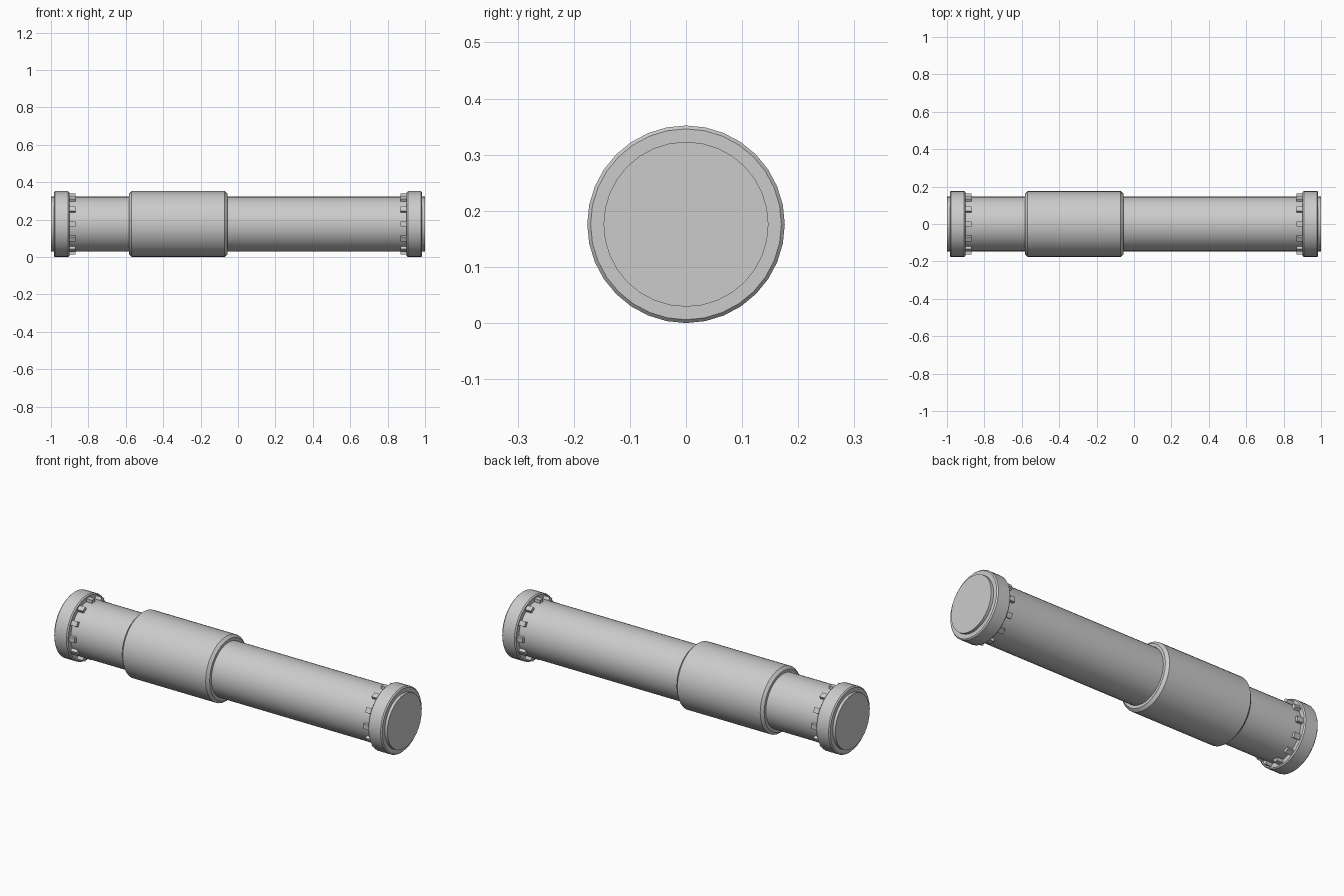
import bpy
import bmesh
from math import cos, sin, pi, radians
from mathutils import Matrix

RADIUS = 0.176          # outer radius, also the height of the axis
TUBE_R = 0.147
SIDES = 32
TEETH = 12

old = bpy.data.objects.get("Cube")
if old:
    bpy.data.objects.remove(old, do_unlink=True)

grey = bpy.data.materials.new("grey_metal")
grey.use_nodes = True
COLOR = (0.6, 0.6, 0.6, 1)
grey.diffuse_color = COLOR
grey.node_tree.nodes["Principled BSDF"].inputs["Base Color"].default_value = COLOR


def finish(bm, name):
    """Turn a bmesh into a smooth, sharp-edged object on the tube axis."""
    bmesh.ops.recalc_face_normals(bm, faces=bm.faces)
    mesh = bpy.data.meshes.new(name)
    bm.to_mesh(mesh)
    bm.free()
    mesh.materials.append(grey)
    obj = bpy.data.objects.new(name, mesh)
    bpy.context.collection.objects.link(obj)
    obj.location.z = RADIUS
    bpy.ops.object.select_all(action='DESELECT')
    obj.select_set(True)
    bpy.context.view_layer.objects.active = obj
    bpy.ops.object.shade_smooth_by_angle(angle=radians(30))
    return obj


def lathe(name, profile):
    """Revolve (x, radius) points around the x axis and close both ends."""
    bm = bmesh.new()
    rings = []
    for x, r in profile:
        angles = [2 * pi * i / SIDES for i in range(SIDES)]
        rings.append([bm.verts.new((x, r * cos(a), r * sin(a))) for a in angles])
    for a, b in zip(rings, rings[1:]):
        for i in range(SIDES):
            j = (i + 1) % SIDES
            bm.faces.new((a[i], a[j], b[j], b[i]))
    bm.faces.new(rings[0])
    bm.faces.new(rings[-1])
    return finish(bm, name)


def chamfered(name, x0, x1, bevel):
    """Collar of full radius with chamfered rims."""
    return lathe(name, [(x0, RADIUS - bevel), (x0 + bevel, RADIUS),
                        (x1 - bevel, RADIUS), (x1, RADIUS - bevel)])


def teeth(name, x):
    """Ring of small blocks around the tube."""
    bm = bmesh.new()
    for i in range(TEETH):
        place = (Matrix.Rotation(2 * pi * i / TEETH, 4, 'X')
                 @ Matrix.Translation((x, 0, 0.15))
                 @ Matrix.Diagonal((0.045, 0.027, 0.026, 1)))
        bmesh.ops.create_cube(bm, size=1, matrix=place)
    return finish(bm, name)


# Main tube and sliding sleeve
lathe("tube", [(-1, TUBE_R), (1, TUBE_R)])
chamfered("sleeve", -0.583, -0.057, 0.014)

# End caps with their locking teeth
for side, s in (("left", 1), ("right", -1)):
    inner, outer = 0.902 * s, 0.985 * s
    chamfered(side + "_end_cap", min(inner, outer), max(inner, outer), 0.006)
    teeth(side + "_cap_teeth", 0.89 * s)
